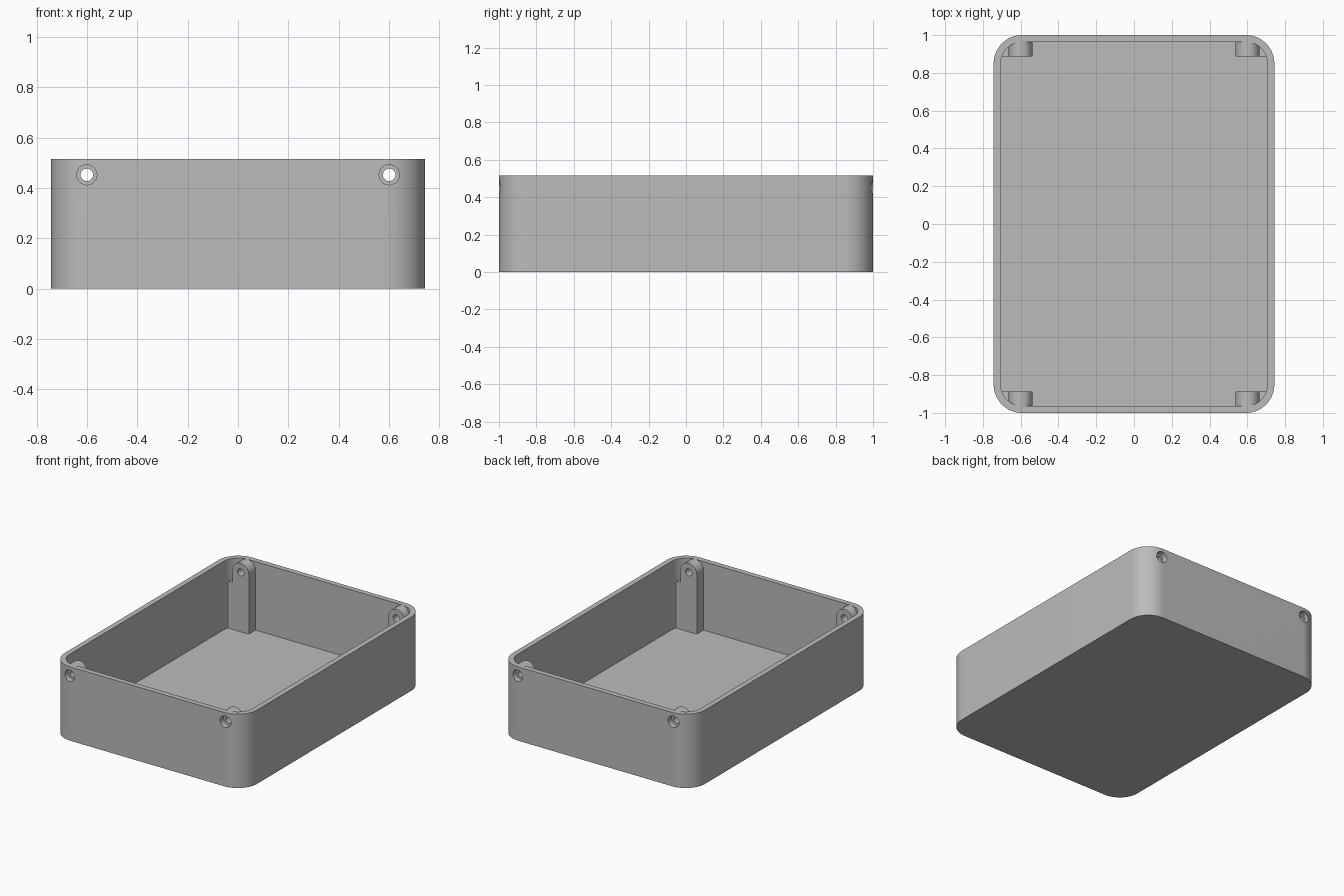
import bpy, bmesh, math

if "Cube" in bpy.data.objects:
    bpy.data.objects.remove(bpy.data.objects["Cube"])

HX, HY, H = 0.743, 1.0, 0.515      # half width, half depth, height
WALL, R = 0.037, 0.15              # wall thickness, outer corner radius
BX, BZ, BR = 0.601, 0.452, 0.0635  # lug centre, lug radius
BR = min(BR, H - BZ - 0.0004)

grey = bpy.data.materials.new("plain grey")
grey.diffuse_color = (0.5, 0.5, 0.5, 1)
grey.use_nodes = True
grey.node_tree.nodes["Principled BSDF"].inputs["Base Color"].default_value = grey.diffuse_color


def prism(name, base, offset):
    """Extrude a closed 3D outline along an offset vector."""
    bm = bmesh.new()
    a = [bm.verts.new(p) for p in base]
    b = [bm.verts.new([p[i] + offset[i] for i in range(3)]) for p in base]
    n = len(a)
    bm.faces.new(a)
    bm.faces.new(b[::-1])
    for i in range(n):
        bm.faces.new((a[i], b[i], b[(i + 1) % n], a[(i + 1) % n]))
    bmesh.ops.recalc_face_normals(bm, faces=bm.faces[:])
    me = bpy.data.meshes.new(name)
    bm.to_mesh(me)
    bm.free()
    ob = bpy.data.objects.new(name, me)
    bpy.context.collection.objects.link(ob)
    me.materials.append(grey)
    return ob


def rounded_box(name, inset, z0, z1, seg=16):
    """Upright prism with a rounded rectangle plan."""
    r, pts = R - inset, []
    for q, (sx, sy) in enumerate(((1, 1), (-1, 1), (-1, -1), (1, -1))):
        for i in range(seg + 1):
            t = math.pi / 2 * (q + i / seg)
            pts.append((sx * (HX - R) + r * math.cos(t),
                        sy * (HY - R) + r * math.sin(t), z0))
    return prism(name, pts, (0, 0, z1 - z0))


def bore(name, sx, sy, r, y0, y1, seg=32):
    """Cylinder along y at a screw position."""
    pts = [(sx * BX + r * math.cos(2 * math.pi * i / seg), sy * y0,
            BZ + r * math.sin(2 * math.pi * i / seg)) for i in range(seg)]
    return prism(name, pts, (0, sy * (y1 - y0), 0))


def combine(ob, other, op, keep=False):
    mod = ob.modifiers.new(op.lower(), 'BOOLEAN')
    mod.object, mod.operation, mod.solver = other, op, 'EXACT'
    bpy.context.view_layer.objects.active = ob
    bpy.ops.object.modifier_apply(modifier=mod.name)
    if not keep:
        bpy.data.objects.remove(other, do_unlink=True)


# Open tray with floor
tray = rounded_box("tray", 0, 0, H)
combine(tray, rounded_box("cavity", WALL, WALL, H + 0.2), 'DIFFERENCE')
envelope = rounded_box("envelope", 0.015, -0.1, H + 0.1)

# Round-topped screw lugs with a lower shoulder reaching the side wall
corners = [(sx, sy) for sx in (-1, 1) for sy in (-1, 1)]
for sx, sy in corners:
    prof = [(BX - BR, 0.02), (0.725, 0.02), (0.725, 0.366), (BX + BR, 0.366)]
    prof += [(BX + BR * math.cos(math.pi * i / 24), BZ + BR * math.sin(math.pi * i / 24))
             for i in range(25)]
    lug = prism("lug", [(sx * x, sy * 0.888, z) for x, z in prof], (0, sy * 0.092, 0))
    combine(lug, envelope, 'INTERSECT', keep=True)
    combine(tray, lug, 'UNION')
bpy.data.objects.remove(envelope, do_unlink=True)

# Through holes with wider recesses on the outside
for sx, sy in corners:
    combine(tray, bore("hole", sx, sy, 0.025, 0.8, 1.1), 'DIFFERENCE')
    combine(tray, bore("recess", sx, sy, 0.04, 0.96, 1.1), 'DIFFERENCE')

# Smooth rounded corners, sharp edges elsewhere
bpy.ops.object.select_all(action='DESELECT')
tray.select_set(True)
bpy.context.view_layer.objects.active = tray
bpy.ops.object.shade_smooth_by_angle(angle=math.radians(30))
